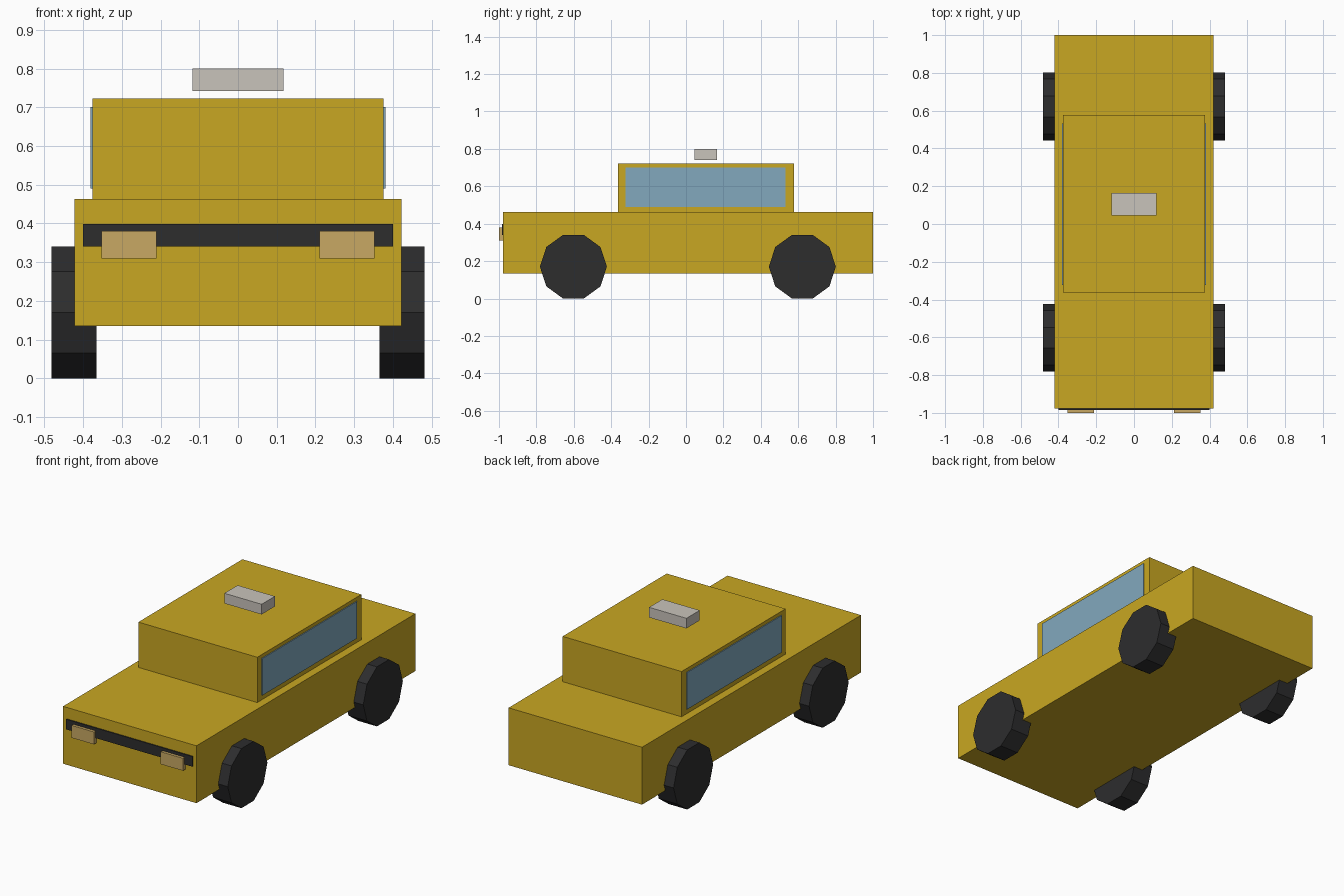
import bpy
import bmesh
from math import cos, sin, pi

cube = bpy.data.objects.get("Cube")
if cube:
    bpy.data.objects.remove(cube, do_unlink=True)


def material(name, r, g, b):
    mat = bpy.data.materials.new(name)
    mat.use_nodes = True
    mat.diffuse_color = (r, g, b, 1)
    mat.node_tree.nodes["Principled BSDF"].inputs["Base Color"].default_value = (r, g, b, 1)
    return mat


yellow = material("yellow_paint", 0.584, 0.386, 0.016)
black = material("black_rubber", 0.026, 0.026, 0.027)
glass = material("blue_glass", 0.223, 0.396, 0.515)
amber = material("amber_lamp", 0.578, 0.392, 0.125)
cream = material("pale_sign", 0.584, 0.552, 0.497)


def add_object(name, bm, mat):
    bmesh.ops.recalc_face_normals(bm, faces=bm.faces)
    mesh = bpy.data.meshes.new(name)
    bm.to_mesh(mesh)
    bm.free()
    mesh.materials.append(mat)
    obj = bpy.data.objects.new(name, mesh)
    bpy.context.collection.objects.link(obj)
    return obj


def box(name, mat, xs, ys, zs):
    """Box between the low and high limits on each axis."""
    bm = bmesh.new()
    bmesh.ops.create_cube(bm, size=1)
    for v in bm.verts:
        v.co = [(lo + hi) / 2 + c * (hi - lo) for c, (lo, hi) in zip(v.co, (xs, ys, zs))]
    return add_object(name, bm, mat)


def wheel(name, x_in, x_out, y, radius, sides=10):
    """Ten-sided wheel resting on one flat of its tread."""
    bm = bmesh.new()
    axle_z = radius * cos(pi / sides)
    angles = [2 * pi * i / sides for i in range(sides)]
    disc = bm.faces.new([bm.verts.new((x_in, y + radius * cos(a), axle_z + radius * sin(a)))
                         for a in angles])
    side = bmesh.ops.extrude_face_region(bm, geom=[disc], use_keep_orig=True)
    for v in side["geom"]:
        if isinstance(v, bmesh.types.BMVert):
            v.co.x = x_out
    return add_object(name, bm, black)


# Body, cabin and the roof sign hovering above it
box("body", yellow, (-0.422, 0.422), (-0.978, 1.0), (0.135, 0.463))
box("cabin", yellow, (-0.376, 0.376), (-0.363, 0.577), (0.463, 0.722))
box("roof_sign", cream, (-0.118, 0.118), (0.045, 0.165), (0.742, 0.80))

# Front grille strip
box("grille", black, (-0.40, 0.40), (-0.984, -0.976), (0.34, 0.398))

# Paired parts
for side, s in (("left", 1), ("right", -1)):
    def span(a, b):
        return sorted((s * a, s * b))

    box(side + "_window", glass, span(0.373, 0.381), (-0.323, 0.533), (0.49, 0.701))
    box(side + "_headlight", amber, span(0.211, 0.352), (-1.0, -0.978), (0.31, 0.381))
    for end, y in (("front", -0.602), ("rear", 0.622)):
        wheel(f"{end}_{side}_wheel", s * 0.365, s * 0.482, y, 0.179)
